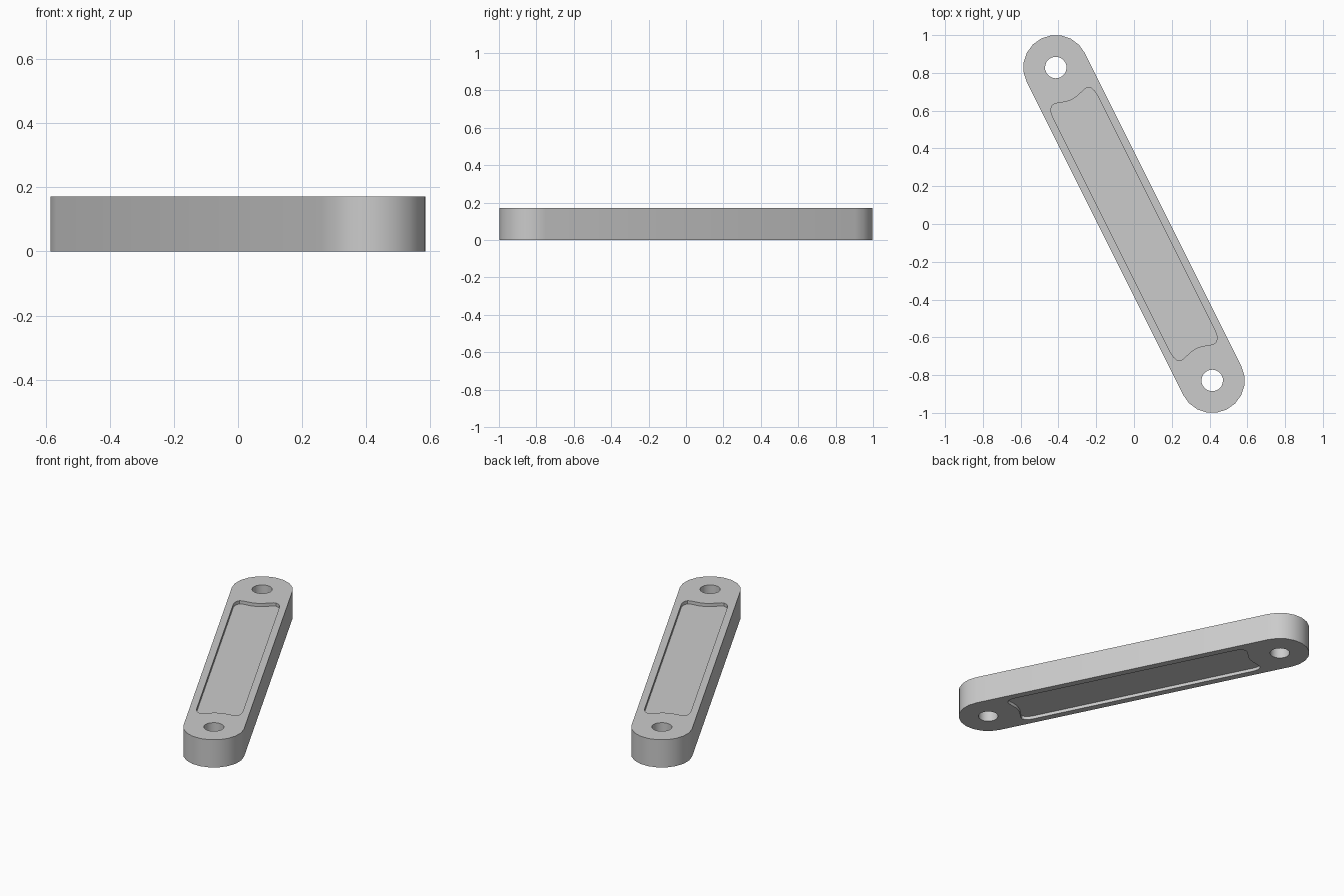
import bpy, bmesh
from math import sin, cos, pi, atan2, radians
from mathutils import Matrix

if "Cube" in bpy.data.objects:
    bpy.data.objects.remove(bpy.data.objects["Cube"])

HALF_SPAN = 0.926      # centre of bar to pin hole
RADIUS = 0.172         # rounded ends, also half the bar width
HEIGHT = 0.172
HOLE = 0.057
DEPTH = 0.02           # recess depth
TURN = Matrix.Rotation(atan2(0.414, 0.828), 4, 'Z')

grey = bpy.data.materials.new("plain grey")
grey.use_nodes = True
grey.diffuse_color = (0.6, 0.6, 0.6, 1)
grey.node_tree.nodes["Principled BSDF"].inputs["Base Color"].default_value = (0.6, 0.6, 0.6, 1)


def prism(name, outline, z0, z1):
    """Extrude a flat outline, laid along y, and turn it to the bar's angle."""
    bm = bmesh.new()
    face = bm.faces.new([bm.verts.new((x, y, z0)) for x, y in outline])
    top = bmesh.ops.extrude_face_region(bm, geom=[face])["geom"]
    bmesh.ops.translate(bm, vec=(0, 0, z1 - z0),
                        verts=[g for g in top if isinstance(g, bmesh.types.BMVert)])
    bmesh.ops.recalc_face_normals(bm, faces=bm.faces)
    bm.transform(TURN)
    mesh = bpy.data.meshes.new(name)
    bm.to_mesh(mesh)
    bm.free()
    mesh.materials.append(grey)
    obj = bpy.data.objects.new(name, mesh)
    bpy.context.scene.collection.objects.link(obj)
    return obj


def arc(cy, r, start, sweep, n):
    return [(r * cos(start + sweep * i / n), cy + r * sin(start + sweep * i / n))
            for i in range(n + 1)]


# Bar with rounded ends
bar = prism("link_bar", arc(HALF_SPAN, RADIUS, 0, pi, 10)
            + arc(-HALF_SPAN, RADIUS, pi, pi, 10), 0, HEIGHT)

# Recess outline: straight sides, rounded corners, ends curved around the holes
quarter = [(0.131, 0.70), (0.128, 0.724), (0.119, 0.744), (0.104, 0.756),
           (0.088, 0.757), (0.06, 0.748), (0.03, 0.739)]
end = quarter + [(0, 0.736)] + [(-x, y) for x, y in reversed(quarter)]
recess = end + [(-x, -y) for x, y in end]

# Cutters for the two holes and the recess on each face
cutters = [prism("hole_cutter", arc(s * HALF_SPAN, HOLE, 0, 2 * pi, 24)[:-1],
                 -0.1, HEIGHT + 0.1) for s in (1, -1)]
cutters.append(prism("top_recess_cutter", recess, HEIGHT - DEPTH, HEIGHT + 0.1))
cutters.append(prism("bottom_recess_cutter", recess, -0.1, DEPTH))
for cutter in cutters:
    cutter.hide_render = True
    mod = bar.modifiers.new(cutter.name, 'BOOLEAN')
    mod.operation = 'DIFFERENCE'
    mod.solver = 'EXACT'
    mod.object = cutter

# Keep the cut result and drop the cutters
bpy.context.view_layer.update()
cut = bpy.data.meshes.new_from_object(bar.evaluated_get(bpy.context.evaluated_depsgraph_get()))
bar.modifiers.clear()
bar.data = cut
for cutter in cutters:
    bpy.data.objects.remove(cutter)

# Smooth rounded walls, sharp rims
bpy.ops.object.select_all(action='DESELECT')
bar.select_set(True)
bpy.context.view_layer.objects.active = bar
bpy.ops.object.shade_smooth_by_angle(angle=radians(35))
